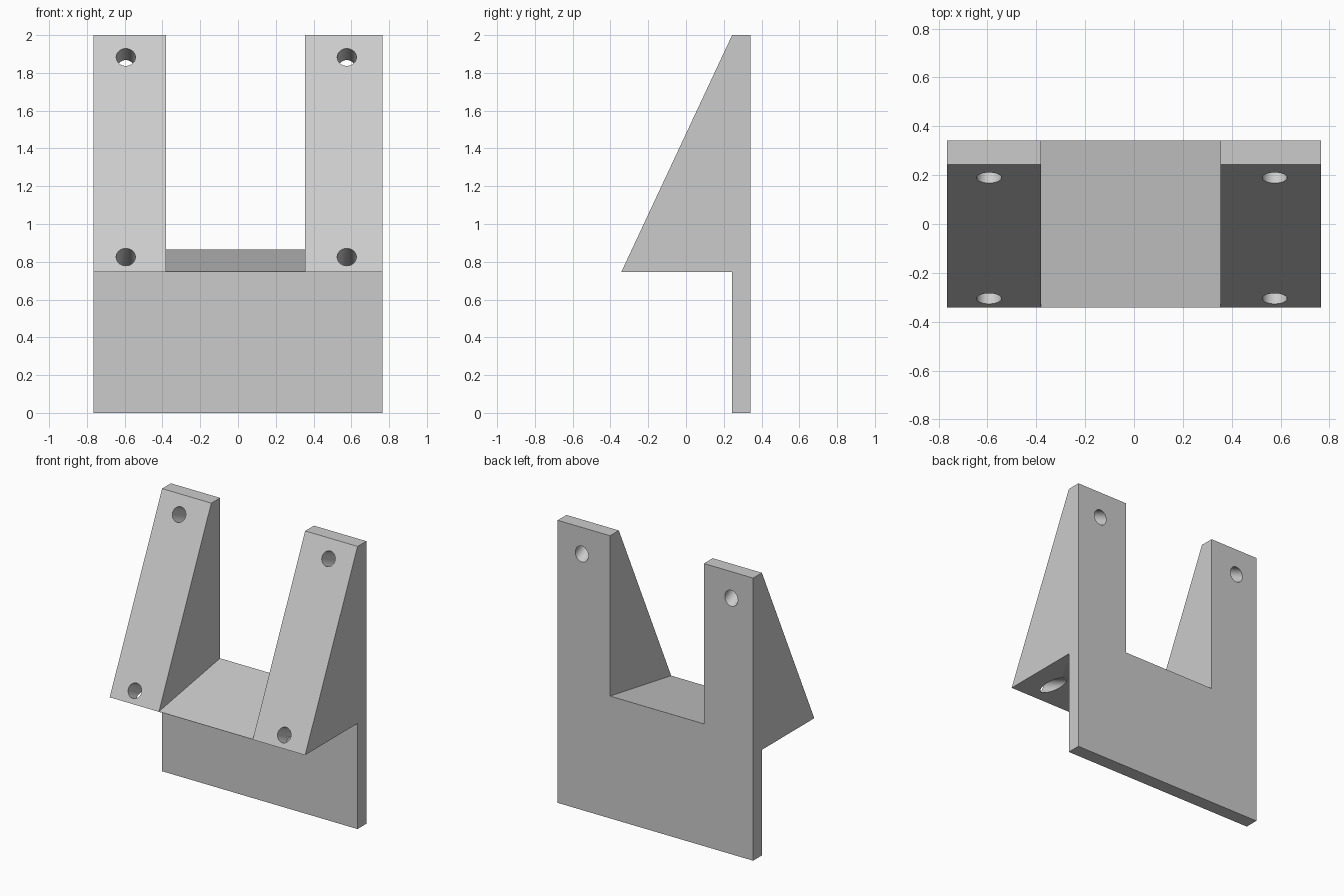
import bpy
import bmesh
from math import atan2
from mathutils import Vector, Matrix

cube = bpy.data.objects.get("Cube")
if cube:
    bpy.data.objects.remove(cube, do_unlink=True)

# Main dimensions
HALF_W, HALF_D, HEIGHT = 0.765, 0.342, 2.0
PLATE_FRONT = 0.244          # front of the thin back plate
SHELF_Z, FLOOR_BACK_Z = 0.747, 0.863
GAP_LEFT, GAP_RIGHT = 0.355, -0.38
HOLE_R = 0.051

grey = bpy.data.materials.new("plain grey")
grey.use_nodes = True
COLOUR = (0.6, 0.6, 0.6, 1)
grey.diffuse_color = COLOUR
grey.node_tree.nodes["Principled BSDF"].inputs["Base Color"].default_value = COLOUR


def make_object(name, bm):
    bmesh.ops.recalc_face_normals(bm, faces=bm.faces)
    mesh = bpy.data.meshes.new(name)
    bm.to_mesh(mesh)
    bm.free()
    mesh.materials.append(grey)
    obj = bpy.data.objects.new(name, mesh)
    bpy.context.collection.objects.link(obj)
    return obj


def extrude_profile(name, profile, x0, x1):
    """Extrude a (y, z) outline along x."""
    bm = bmesh.new()
    face = bm.faces.new([bm.verts.new((x0, y, z)) for y, z in profile])
    new = bmesh.ops.extrude_face_region(bm, geom=[face])["geom"]
    verts = [v for v in new if isinstance(v, bmesh.types.BMVert)]
    bmesh.ops.translate(bm, verts=verts, vec=(x1 - x0, 0, 0))
    return make_object(name, bm)


def cut(target, cutter):
    cutter.hide_render = True
    mod = target.modifiers.new("cut", "BOOLEAN")
    mod.operation, mod.solver, mod.object = "DIFFERENCE", "EXACT", cutter
    bpy.context.view_layer.objects.active = target
    bpy.ops.object.modifier_apply(modifier=mod.name)
    bpy.data.objects.remove(cutter, do_unlink=True)


# Bracket body: back plate with a sloping block on its upper part
bracket = extrude_profile("bracket", [
    (HALF_D, 0), (HALF_D, HEIGHT), (PLATE_FRONT, HEIGHT),
    (-HALF_D, SHELF_Z), (PLATE_FRONT, SHELF_Z), (PLATE_FRONT, 0)],
    -HALF_W, HALF_W)

# Gap between the two arms, with a floor that rises towards the back
rise = (FLOOR_BACK_Z - SHELF_Z) / (2 * HALF_D)
y0, y1 = -0.6, 0.6
floor = [(y, SHELF_Z + 0.002 + rise * (y + HALF_D)) for y in (y0, y1)]
cut(bracket, extrude_profile("gap_cutter", floor + [(y1, 2.3), (y0, 2.3)],
                             GAP_RIGHT, GAP_LEFT))

# Screw holes, square to the sloping faces
run, climb = PLATE_FRONT + HALF_D, HEIGHT - SHELF_Z
inward = Vector((0, climb, -run)).normalized()
turn = Matrix.Rotation(atan2(climb, -run), 4, "X").inverted()
for x in (-0.594, 0.576):
    for z in (0.825, 1.883):
        entry = Vector((x, -HALF_D + run * (z - SHELF_Z) / climb, z))
        bm = bmesh.new()
        bmesh.ops.create_cone(
            bm, cap_ends=True, segments=40, radius1=HOLE_R, radius2=HOLE_R,
            depth=0.5, matrix=Matrix.Translation(entry + inward * 0.15) @ turn)
        cut(bracket, make_object("hole_cutter", bm))

# Smooth hole walls, crisp edges
bpy.ops.object.select_all(action="DESELECT")
bracket.select_set(True)
bpy.context.view_layer.objects.active = bracket
bpy.ops.object.shade_smooth_by_angle(angle=0.5)
